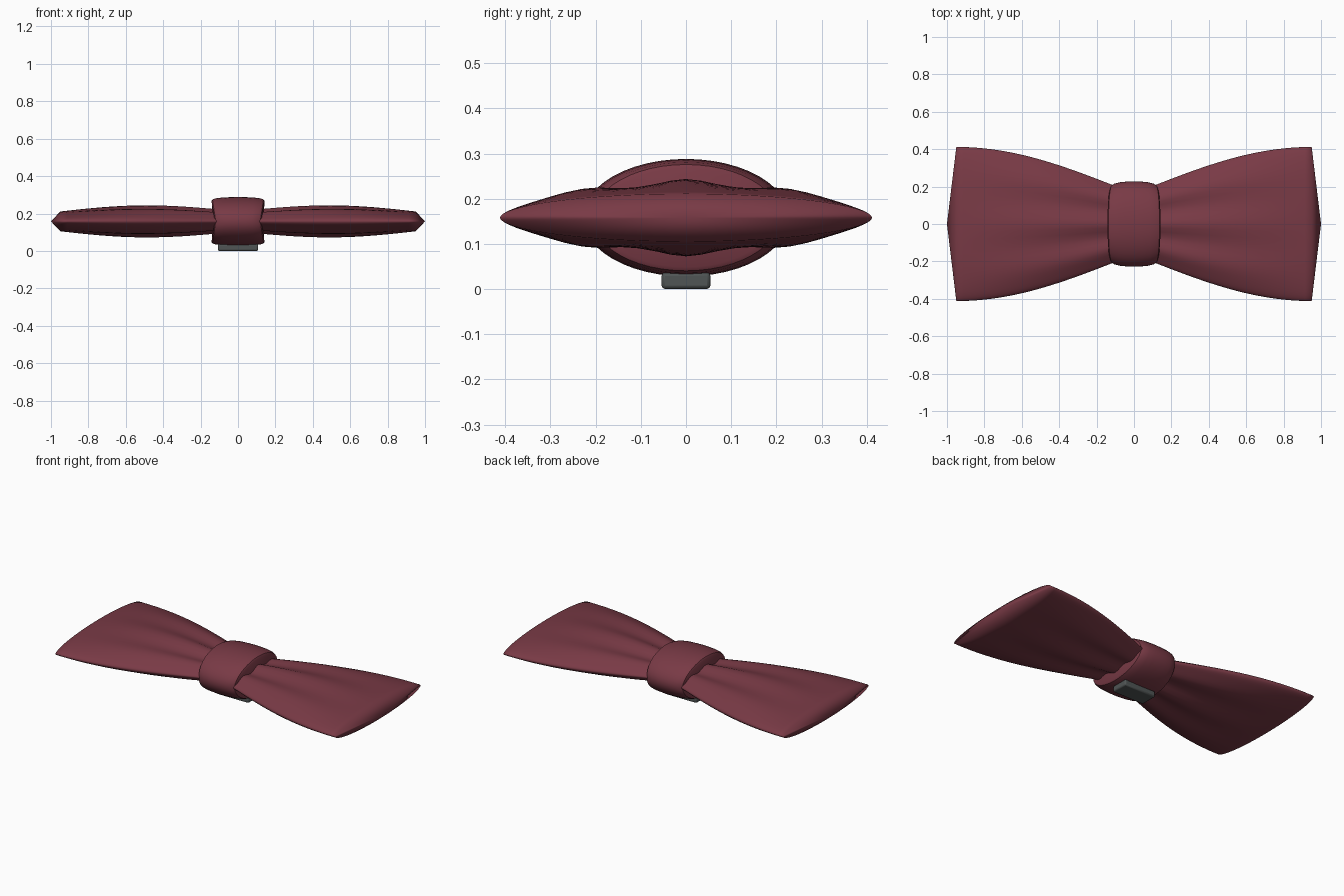
import bpy, bmesh
from math import sin, cos, pi, radians

if "Cube" in bpy.data.objects:
    bpy.data.objects.remove(bpy.data.objects["Cube"])

CZ = 0.158  # height of the bow's middle plane


def material(name, color):
    m = bpy.data.materials.new(name)
    m.diffuse_color = color
    m.use_nodes = True
    m.node_tree.nodes["Principled BSDF"].inputs["Base Color"].default_value = m.diffuse_color
    return m


def loft(name, rings, mat, tip=None):
    """Skin closed rings of points; cap the start flat, the end flat or as a fan to a tip."""
    bm = bmesh.new()
    loops = [[bm.verts.new(p) for p in r] for r in rings]
    n = len(loops[0])
    for a, b in zip(loops, loops[1:]):
        for i in range(n):
            j = (i + 1) % n
            bm.faces.new((a[i], a[j], b[j], b[i]))
    bm.faces.new(loops[0][::-1])
    if tip:
        t = bm.verts.new(tip)
        for i in range(n):
            bm.faces.new((loops[-1][i], loops[-1][(i + 1) % n], t))
    else:
        bm.faces.new(loops[-1])
    bmesh.ops.recalc_face_normals(bm, faces=bm.faces)
    me = bpy.data.meshes.new(name)
    bm.to_mesh(me)
    bm.free()
    ob = bpy.data.objects.new(name, me)
    bpy.context.collection.objects.link(ob)
    me.materials.append(mat)
    return ob


def smooth(ob, angle=35):
    bpy.ops.object.select_all(action='DESELECT')
    ob.select_set(True)
    bpy.context.view_layer.objects.active = ob
    bpy.ops.object.shade_smooth_by_angle(angle=radians(angle))


def wing_ring(u, n=64):
    x = 0.08 + 0.87 * u
    half = 0.195 + 0.217 * sin(u * pi / 2)
    thick = 0.062 - 0.009 * u + 0.028 * sin(pi * u)
    pleat = 0.21 * (1 - u)
    ring = []
    for i in range(n):
        a = 2 * pi * i / n
        t, s = cos(a), sin(a)
        z = thick * abs(s) ** 1.08 * (1 + pleat * cos(3 * pi * t)) / (1 + pleat)
        ring.append((x, half * t, CZ + (z if s > 0 else -z)))
    return ring


def knot_ring(k, s, n=48):
    # k: position across the band (-1..1), s: cross-section scale
    ring = []
    for i in range(n):
        a = 2 * pi * i / n
        w = 0.124 + 0.018 * abs(sin(a))
        ring.append((k * w, 0.228 * s * cos(a), CZ + 0.13 * s * sin(a)))
    return ring


wine = material("wine_fabric", (0.19, 0.042, 0.06, 1))
metal = material("clip_metal", (0.08, 0.09, 0.09, 1))

# Pleated wings, mirrored across the knot
wings = loft("wings", [wing_ring(i / 24) for i in range(25)], wine, tip=(1.0, 0, CZ))
smooth(wings, 100)
wings.modifiers.new("mirror", 'MIRROR').use_mirror_merge = False

# Centre knot band
half_profile = [(0.0, 1.0), (0.3, 0.995), (0.6, 0.98), (0.85, 0.945), (0.96, 0.905), (1.0, 0.84)]
profile = [(-k, s) for k, s in half_profile[:0:-1]] + half_profile
knot = loft("knot", [knot_ring(k, s) for k, s in profile], wine)
smooth(knot)

# Clip under the knot
bpy.ops.mesh.primitive_cube_add(size=1, location=(0, 0, 0.0185))
clip = bpy.context.object
clip.name = "clip"
clip.dimensions = (0.216, 0.108, 0.037)
bpy.ops.object.transform_apply(location=False, rotation=False, scale=True)
clip.data.materials.append(metal)
bev = clip.modifiers.new("bevel", 'BEVEL')
bev.width = 0.008
bev.segments = 2
smooth(clip)
